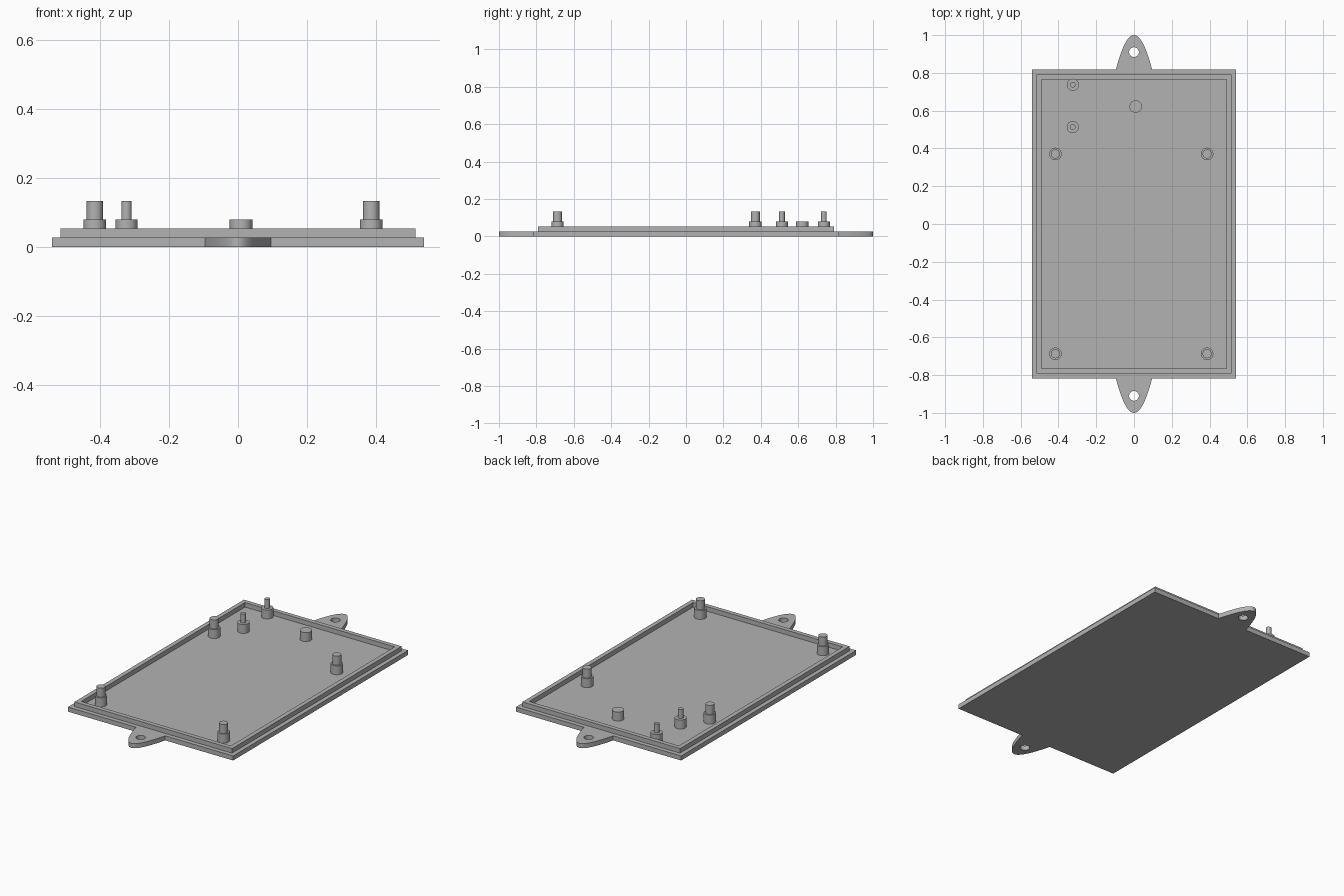
import bpy
import math

cube = bpy.data.objects.get("Cube")
if cube:
    bpy.data.objects.remove(cube, do_unlink=True)

# Single plain grey
grey = bpy.data.materials.new("matte_grey")
grey.use_nodes = True
colour = (0.45, 0.45, 0.45, 1)
grey.diffuse_color = colour
shader = grey.node_tree.nodes["Principled BSDF"]
shader.inputs["Base Color"].default_value = colour
shader.inputs["Roughness"].default_value = 0.6

PLATE_TOP = 0.027
RIM_TOP = 0.054
BASE_TOP = 0.08
PIN_TOP = 0.133
HALF_X, HALF_Y = 0.541, 0.818


def rect(hx, hy):
    return [(-hx, -hy), (hx, -hy), (hx, hy), (-hx, hy)]


def circle(x, y, r, n=32):
    return [(x + r * math.cos(math.tau * i / n),
             y + r * math.sin(math.tau * i / n)) for i in range(n)]


def slab(name, loops, z0, z1):
    """Flat outline, with inner loops as holes, extruded from z0 to z1."""
    curve = bpy.data.curves.new(name, "CURVE")
    curve.dimensions = "2D"
    curve.fill_mode = "BOTH"
    curve.extrude = (z1 - z0) / 2
    for loop in loops:
        spline = curve.splines.new("POLY")
        spline.points.add(len(loop) - 1)
        for point, (x, y) in zip(spline.points, loop):
            point.co = (x, y, 0, 1)
        spline.use_cyclic_u = True
    obj = bpy.data.objects.new(name, curve)
    obj.location.z = (z0 + z1) / 2
    bpy.context.collection.objects.link(obj)
    bpy.ops.object.select_all(action="DESELECT")
    obj.select_set(True)
    bpy.context.view_layer.objects.active = obj
    bpy.ops.object.convert(target="MESH")
    obj = bpy.context.object
    obj.data.materials.clear()
    obj.data.materials.append(grey)
    bpy.ops.object.shade_smooth_by_angle(angle=math.radians(30))
    return obj


def cylinder(name, x, y, r, z0, z1):
    bpy.ops.mesh.primitive_cylinder_add(
        vertices=32, radius=r, depth=z1 - z0, location=(x, y, (z0 + z1) / 2))
    obj = bpy.context.object
    obj.name = name
    obj.data.materials.append(grey)
    bpy.ops.object.shade_smooth_by_angle(angle=math.radians(30))


# Base plate and raised lip
slab("base_plate", [rect(HALF_X, HALF_Y)], 0, PLATE_TOP)
slab("raised_lip", [rect(0.516, 0.792), rect(0.49, 0.766)], PLATE_TOP, RIM_TOP)

# Rounded mounting ears with screw holes
for side, name in ((1, "back_ear"), (-1, "front_ear")):
    steps = [i / 12 for i in range(-12, 13)]
    outline = [(0.096 * t, side * (1 - (1 - HALF_Y) * t * t)) for t in steps]
    slab(name, [outline, circle(0, side * 0.91, 0.026)], 0, PLATE_TOP)

# Four stepped board posts
for x in (-0.416, 0.387):
    for y in (0.371, -0.687):
        cylinder("board_post_base", x, y, 0.033, PLATE_TOP, BASE_TOP)
        cylinder("board_post_pin", x, y, 0.024, BASE_TOP, PIN_TOP)

# Two thinner posts
for y in (0.737, 0.513):
    cylinder("small_post_base", -0.324, y, 0.032, PLATE_TOP, BASE_TOP)
    cylinder("small_post_pin", -0.324, y, 0.015, BASE_TOP, PIN_TOP)

# Plain support stub
cylinder("support_stub", 0.009, 0.622, 0.033, PLATE_TOP, BASE_TOP)
